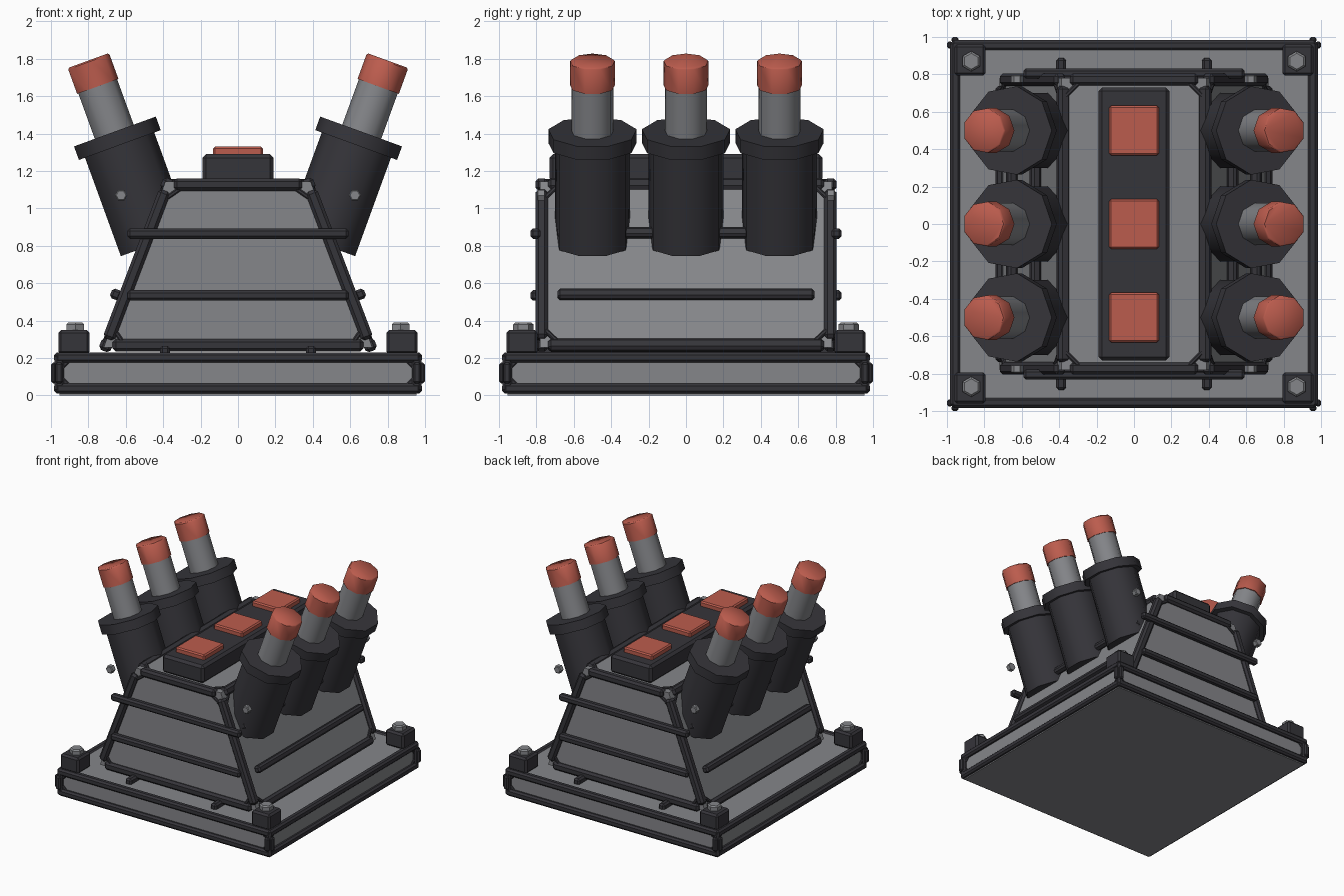
import bpy, bmesh, math
from mathutils import Vector, Matrix

if "Cube" in bpy.data.objects:
    bpy.data.objects.remove(bpy.data.objects["Cube"])

def material(name, rgb):
    m = bpy.data.materials.new(name)
    m.diffuse_color = (*rgb, 1)
    m.use_nodes = True
    m.node_tree.nodes["Principled BSDF"].inputs["Base Color"].default_value = m.diffuse_color
    return m

GREY = material("steel grey", (0.235, 0.24, 0.255))
DARK = material("dark iron", (0.036, 0.035, 0.042))
RED = material("warm red", (0.50, 0.107, 0.075))

def finish(name, bm, mat, matrix=None, smooth=False):
    if matrix is not None:
        bmesh.ops.transform(bm, matrix=matrix, verts=bm.verts)
    bmesh.ops.recalc_face_normals(bm, faces=bm.faces)
    me = bpy.data.meshes.new(name)
    bm.to_mesh(me)
    bm.free()
    me.materials.append(mat)
    if smooth:
        me.shade_smooth()
        me.set_sharp_from_angle(angle=math.radians(45))
    ob = bpy.data.objects.new(name, me)
    bpy.context.collection.objects.link(ob)
    return ob

def block(name, size, mat, matrix, bevel=0.0):
    bm = bmesh.new()
    bmesh.ops.create_cube(bm, size=1)
    bmesh.ops.scale(bm, vec=size, verts=bm.verts)
    if bevel:
        bmesh.ops.bevel(bm, geom=bm.edges[:], offset=bevel, segments=1, affect='EDGES')
    return finish(name, bm, mat, matrix)

def box(name, center, size, mat, bevel=0.0):
    return block(name, size, mat, Matrix.Translation(center), bevel)

def axes(origin, z, ref):
    """Matrix with local z along z and local y close to ref."""
    z = Vector(z).normalized()
    x = Vector(ref).cross(z).normalized()
    m = Matrix((x, z.cross(x), z)).transposed().to_4x4()
    m.translation = origin
    return m

def beam(name, p, q, w=0.055, ref=None, extra=None):
    p, q = Vector(p), Vector(q)
    d = q - p
    if ref is None:
        ref = (1, 0, 0) if abs(d.normalized().y) > 0.7 else (0, 1, 0)
    length = d.length + (w * 0.8 if extra is None else extra)
    return block(name, (w, w, length), DARK, axes((p + q) / 2, d, ref), w * 0.25)

def drum(name, frame, z0, z1, r, sides, mat, bevel=0.0, smooth=False):
    bm = bmesh.new()
    bmesh.ops.create_cone(bm, cap_ends=True, segments=sides, radius1=r, radius2=r, depth=z1 - z0)
    top = [e for e in bm.edges if all(v.co.z > 0 for v in e.verts)]
    if bevel:
        bmesh.ops.bevel(bm, geom=top, offset=bevel, segments=1, affect='EDGES')
    return finish(name, bm, mat, frame @ Matrix.Translation((0, 0, (z0 + z1) / 2)), smooth)

def corner_braces(name, quad, a=0.1, w=0.024):
    """Short diagonal bars across the four corners of a panel."""
    q = [Vector(p) for p in quad]
    n = (q[1] - q[0]).cross(q[3] - q[0])
    for i in range(4):
        u = (q[(i + 1) % 4] - q[i]).normalized() * a
        v = (q[i - 1] - q[i]).normalized() * a
        beam(name, q[i] + u, q[i] + v, w, ref=n)

# Base slab with dark edge beams and corner posts
box("base_slab", (0, 0, 0.11), (1.91, 1.91, 0.22), GREY)
B = 0.955
for z in (0.037, 0.203):
    for s in (-1, 1):
        beam("base_beam_x", (-B, s * B, z), (B, s * B, z))
        beam("base_beam_y", (s * B, -B, z), (s * B, B, z))
for sx in (-1, 1):
    for sy in (-1, 1):
        box("base_corner_post", (sx * B, sy * B, 0.12), (0.05, 0.05, 0.2), DARK, 0.012)
        # Protruding corner plates
        box("corner_plate_x", (sx * 0.985, sy * 0.957, 0.12), (0.03, 0.04, 0.11), DARK, 0.01)
        box("corner_plate_y", (sx * 0.957, sy * 0.985, 0.12), (0.04, 0.03, 0.11), DARK, 0.01)
        # Corner foot blocks with hex bolts
        box("corner_block", (sx * 0.877, sy * 0.877, 0.285), (0.168, 0.168, 0.13), DARK, 0.015)
        drum("corner_bolt", Matrix.Translation((sx * 0.87, sy * 0.87, 0)), 0.34, 0.39, 0.054, 6, GREY, 0.01)
for s in (-1, 1):
    a, b = 0.037, 0.203
    corner_braces("base_brace", [(-B, s * B, a), (B, s * B, a), (B, s * B, b), (-B, s * B, b)], 0.065, 0.026)
    corner_braces("base_brace", [(s * B, -B, a), (s * B, B, a), (s * B, B, b), (s * B, -B, b)], 0.065, 0.026)
    beam("base_floor_rod", (s * 0.39, -0.865, 0.237), (s * 0.39, 0.865, 0.237), 0.055)

# Tapered housing: trapezoid profile extruded along y
X0, X1, Z0, Z1, Y = 0.705, 0.378, 0.268, 1.127, 0.772
bm = bmesh.new()
profile = [(-X0 - 0.014, 0.255), (X0 + 0.014, 0.255), (X1 + 0.01, 1.145), (-X1 - 0.01, 1.145)]
face = bm.faces.new([bm.verts.new((x, -Y - 0.008, z)) for x, z in profile])
ext = bmesh.ops.extrude_face_region(bm, geom=[face])
bmesh.ops.translate(bm, vec=(0, 2 * Y + 0.016, 0), verts=[v for v in ext["geom"] if isinstance(v, bmesh.types.BMVert)])
finish("housing", bm, GREY)

# Housing frame: bars stop short of the corners, so the grey corners show
W, CUT = 0.066, -0.07
slope = Vector((Z1 - Z0, 0, X0 - X1)).normalized()
for s in (-1, 1):
    beam("frame_bottom_x", (-X0, s * Y, Z0), (X0, s * Y, Z0), W, extra=CUT)
    beam("frame_top_x", (-X1, s * Y, Z1), (X1, s * Y, Z1), W, extra=CUT)
    normal = Vector((s * slope.x, 0, slope.z))
    beam("frame_bottom_y", (s * X0, -Y, Z0), (s * X0, Y, Z0), W, normal, CUT)
    beam("frame_top_y", (s * X1, -Y, Z1), (s * X1, Y, Z1), W, normal, CUT)
    for t in (-1, 1):
        beam("frame_post", (s * X0, t * Y, Z0), (s * X1, t * Y, Z1), W, extra=CUT)
    f = s * (Y + 0.01)
    corner_braces("housing_brace", [(-X0, f, Z0), (X0, f, Z0), (X1, f, Z1), (-X1, f, Z1)])
    e = normal * 0.014
    corner_braces("housing_brace", [Vector(p) + e for p in (
        (s * X0, -Y, Z0), (s * X0, Y, Z0), (s * X1, Y, Z1), (s * X1, -Y, Z1))])
    # Horizontal rails on the housing panels
    for z in (0.535, 0.865):
        beam("front_rail", (-0.57, s * 0.805, z), (0.57, s * 0.805, z), 0.055)
        x = X0 - (X0 - X1) * (z - Z0) / (Z1 - Z0) + 0.05
        beam("side_rail", (s * x, -0.665, z + 0.005), (s * x, 0.665, z + 0.005), 0.055, ref=normal)
ZT = Z1 + 0.018
corner_braces("housing_brace", [(-X1, -Y, ZT), (X1, -Y, ZT), (X1, Y, ZT), (-X1, Y, ZT)])

# Top console with red buttons
box("top_console", (0, 0, 1.215), (0.38, 1.46, 0.15), DARK, 0.02)
for y in (-0.5, 0, 0.5):
    box("console_button", (0, y, 1.305), (0.265, 0.265, 0.05), RED, 0.01)

# Six tilted launch tubes, nine-sided with a flat outer face
TILT = math.radians(20)
for s in (-1, 1):
    d = (s * math.sin(TILT), 0, math.cos(TILT))
    for y in (-0.5, 0, 0.5):
        f = axes((s * 0.447, y, 0.81), d, (0, 1, 0)) @ Matrix.Rotation(s * math.pi / 2, 4, 'Z')
        drum("tube_sleeve", f, 0, 0.57, 0.203, 9, DARK, smooth=True)
        drum("tube_collar", f, 0.56, 0.637, 0.24, 9, DARK, smooth=True)
        drum("tube_barrel", f, 0.6, 0.92, 0.114, 9, GREY, smooth=True)
        drum("tube_cap", f, 0.895, 1.042, 0.121, 9, RED, 0.008, smooth=True)
    # Small side bolts beside the outer tubes
    for t in (-1, 1):
        f = axes((s * 0.625, t * 0.757, 1.07), (0, t, 0), (1, 0, 0))
        drum("side_bolt", f, 0, 0.04, 0.033, 6, GREY, 0.006)
